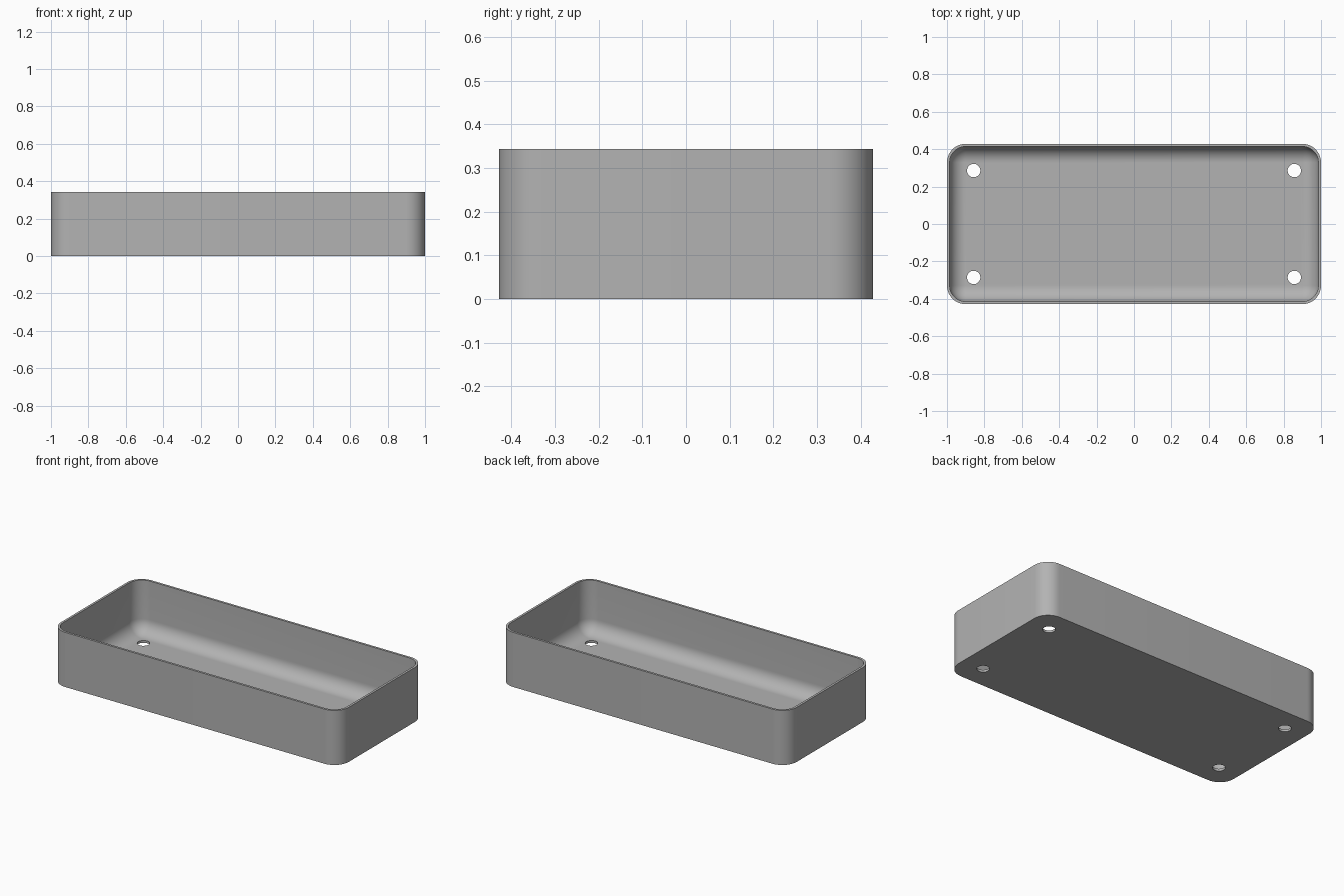
import bpy, bmesh
from math import radians, sin, cos, pi

cube = bpy.data.objects.get("Cube")
if cube:
    bpy.data.objects.remove(cube, do_unlink=True)

U = 2 / 140                      # one design unit; the tray is 140 long
HX, HY, H = 70 * U, 30 * U, 24 * U
CORNER, WALL, FLOOR = 7 * U, U, U
FILLET = CORNER - WALL
SEG = 12

grey = bpy.data.materials.new("grey plastic")
grey.use_nodes = True
colour = (0.45, 0.45, 0.45, 1)
grey.diffuse_color = colour
grey.node_tree.nodes["Principled BSDF"].inputs["Base Color"].default_value = colour


def ring(bm, inset, z):
    """Rounded rectangle, moved inwards by inset, at height z."""
    r = max(CORNER - inset, 0)
    verts = []
    for k, (sx, sy) in enumerate([(1, 1), (-1, 1), (-1, -1), (1, -1)]):
        for i in range(SEG + 1):
            a = (k + i / SEG) * pi / 2
            verts.append(bm.verts.new((sx * (HX - CORNER) + r * cos(a),
                                       sy * (HY - CORNER) + r * sin(a), z)))
    return verts


# Tray shell: outer wall, rim, inner wall and rounded inner floor edge
bm = bmesh.new()
profile = [(0, 0), (0, H), (WALL, H)]
for i in range(SEG + 1):
    a = i / SEG * pi / 2
    profile.append((WALL + FILLET * (1 - cos(a)), FLOOR + FILLET * (1 - sin(a))))
rings = [ring(bm, inset, z) for inset, z in profile]
for low, high in zip(rings, rings[1:]):
    n = len(low)
    for i in range(n):
        j = (i + 1) % n
        bm.faces.new((low[i], low[j], high[j], high[i]))
bm.faces.new(rings[0][::-1])
bm.faces.new(rings[-1])
bmesh.ops.remove_doubles(bm, verts=bm.verts, dist=1e-5)
bmesh.ops.recalc_face_normals(bm, faces=bm.faces)
mesh = bpy.data.meshes.new("tray")
bm.to_mesh(mesh)
bm.free()
tray = bpy.data.objects.new("tray", mesh)
bpy.context.collection.objects.link(tray)
mesh.materials.append(grey)

# Four round screw holes through the floor
bm = bmesh.new()
for sx in (-1, 1):
    for sy in (-1, 1):
        made = bmesh.ops.create_cone(bm, cap_ends=True, segments=32, radius1=2.5 * U,
                                     radius2=2.5 * U, depth=6 * U)
        bmesh.ops.translate(bm, verts=made["verts"], vec=(sx * 60 * U, sy * 20 * U, 0))
cut_mesh = bpy.data.meshes.new("hole_cutter")
bm.to_mesh(cut_mesh)
bm.free()
cut_mesh.materials.append(grey)
cutter = bpy.data.objects.new("hole_cutter", cut_mesh)
bpy.context.collection.objects.link(cutter)

bpy.context.view_layer.objects.active = tray
tray.select_set(True)
holes = tray.modifiers.new("screw holes", 'BOOLEAN')
holes.operation = 'DIFFERENCE'
holes.solver = 'EXACT'
holes.object = cutter
bpy.ops.object.modifier_apply(modifier=holes.name)
bpy.data.objects.remove(cutter, do_unlink=True)
bpy.ops.object.shade_smooth_by_angle(angle=radians(30))
